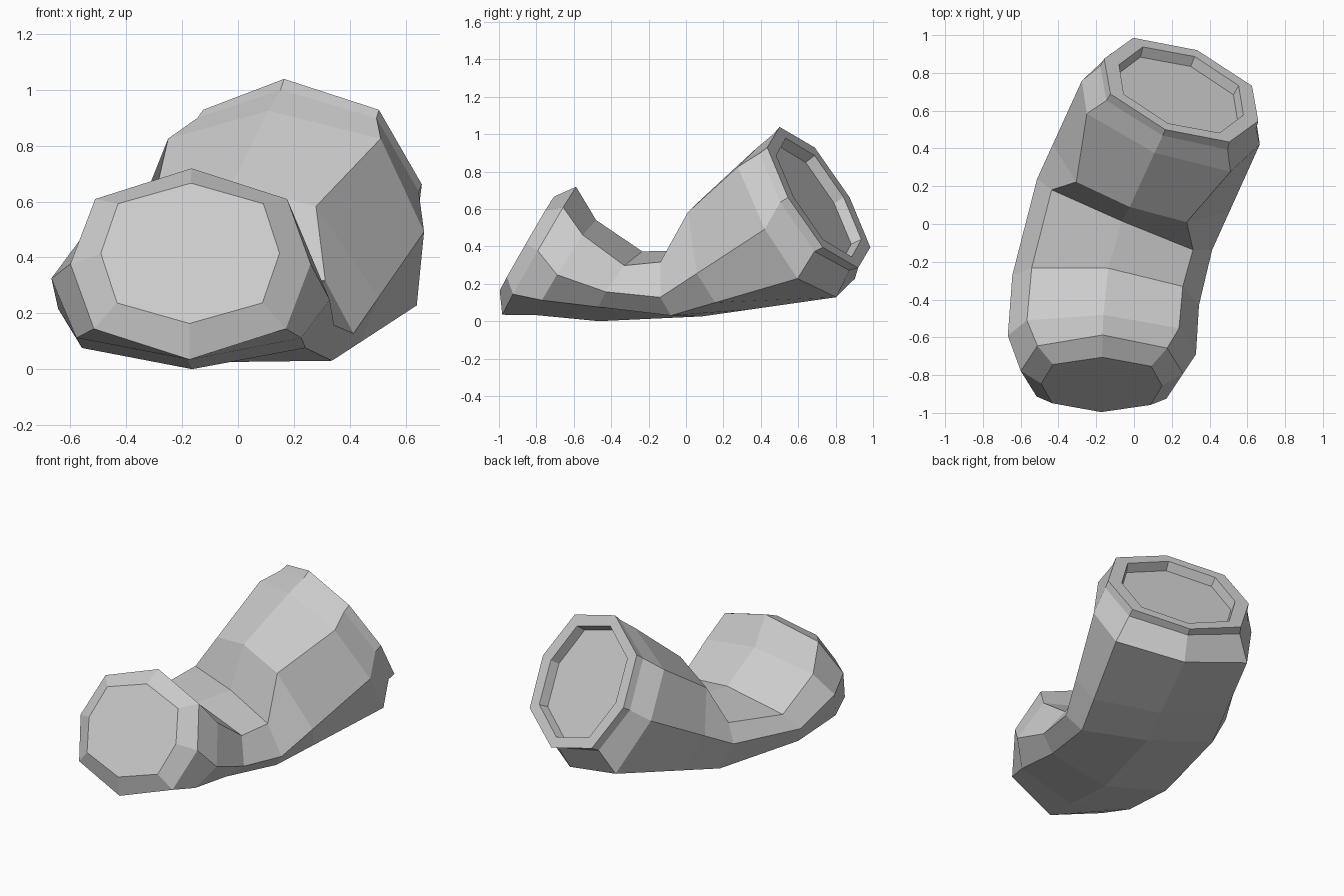
import bpy
import bmesh
from math import sin, cos, pi, radians
from mathutils import Vector

SIDES = 8

cube = bpy.data.objects.get("Cube")
if cube:
    bpy.data.objects.remove(cube, do_unlink=True)


def make_material(name, colour):
    material = bpy.data.materials.new(name)
    material.use_nodes = True
    material.diffuse_color = colour
    material.node_tree.nodes["Principled BSDF"].inputs["Base Color"].default_value = colour
    return material


def add_ring(bm, centre, yaw, pitch, width, height, wide=1.0, tall=1.0, roll=0.0, droop=0.0, push=0.0):
    """Tilted eight-sided section with a corner at the top; wide and tall square off
    its diagonals, droop lowers the left... right side corner and lifts the opposite one."""
    yaw, pitch, roll = radians(yaw), radians(pitch), radians(roll)
    forward = Vector((-sin(yaw), cos(yaw), 0))
    across = Vector((cos(yaw), sin(yaw), sin(roll)))
    upward = Vector((0, 0, cos(pitch))) - forward * sin(pitch)
    normal = forward * cos(pitch) + Vector((0, 0, sin(pitch)))
    middle = Vector(centre) + normal * push
    corners = []
    for i in range(SIDES):
        angle = 2 * pi * i / SIDES
        side, rise = width * sin(angle), height * cos(angle)
        if i % 2:
            side, rise = side * wide, rise * tall
        else:
            rise -= droop * sin(angle)
        corners.append(bm.verts.new(middle + across * side + upward * rise))
    return corners


def bridge(bm, first, second):
    for i in range(SIDES):
        j = (i + 1) % SIDES
        bm.faces.new((first[i], first[j], second[j], second[i]))


# Sections of the closed front end
front = dict(centre=(-0.17, -0.785, 0.38), yaw=-1, pitch=-30)
front_sections = [
    dict(front, width=0.32, height=0.29, wide=1.15, push=-0.076),
    dict(front, width=0.43, height=0.395, wide=1.13, tall=0.96),
    dict(centre=(-0.17, -0.64, 0.29), yaw=-3, pitch=-32, width=0.5, height=0.3,
         wide=1.14, tall=0.97, droop=0.045),
    dict(centre=(-0.15, -0.35, 0.19), yaw=-7, pitch=-32, width=0.5, height=0.22,
         wide=1.14, tall=0.84, droop=0.035),
]

# Sections of the bend
bend_start = dict(centre=(-0.05, 0.05, 0.205), yaw=-23, pitch=12, width=0.5, height=0.18,
                  wide=1.15, tall=1.15, roll=-4, droop=0.04)
bend_crease = dict(centre=(0.01, 0.18, 0.4), yaw=-20, pitch=20, width=0.44, height=0.28)
bend_end = dict(centre=(0.195, 0.59, 0.53), yaw=-22, pitch=30, width=0.5, height=0.46,
                wide=1.16, tall=1.06, droop=0.04)

# Sections of the open rear end, with its rim and recessed plate
rear = dict(centre=(0.25, 0.71, 0.665), yaw=-22, pitch=31)
rear_sections = [
    dict(rear, width=0.445, height=0.425, wide=1.1, tall=1.02, push=-0.05),
    dict(rear, width=0.44, height=0.44, wide=1.09),
    dict(rear, width=0.355, height=0.37, wide=1.09),
    dict(rear, width=0.345, height=0.36, wide=1.09, push=-0.06),
]

bm = bmesh.new()
sections = front_sections + [bend_start, bend_crease, bend_end] + rear_sections
rings = [add_ring(bm, **section) for section in sections]

# The crease only dents the inside of the bend; the sides and underside run straight
crease = len(front_sections) + 1
for i in range(2, SIDES - 1):
    rings[crease][i].co = rings[crease - 1][i].co.lerp(rings[crease + 1][i].co, 0.35)

for first, second in zip(rings, rings[1:]):
    bridge(bm, first, second)
bm.faces.new(rings[0])
bm.faces.new(list(reversed(rings[-1])))
bmesh.ops.recalc_face_normals(bm, faces=bm.faces)

# Stand the pipe on the ground
lowest = min(v.co.z for v in bm.verts)
bmesh.ops.translate(bm, verts=bm.verts, vec=(0, 0, -lowest))

mesh = bpy.data.meshes.new("bent_pipe")
bm.to_mesh(mesh)
bm.free()
mesh.materials.append(make_material("light_grey", (0.6, 0.6, 0.6, 1)))
pipe = bpy.data.objects.new("bent_pipe", mesh)
bpy.context.collection.objects.link(pipe)
